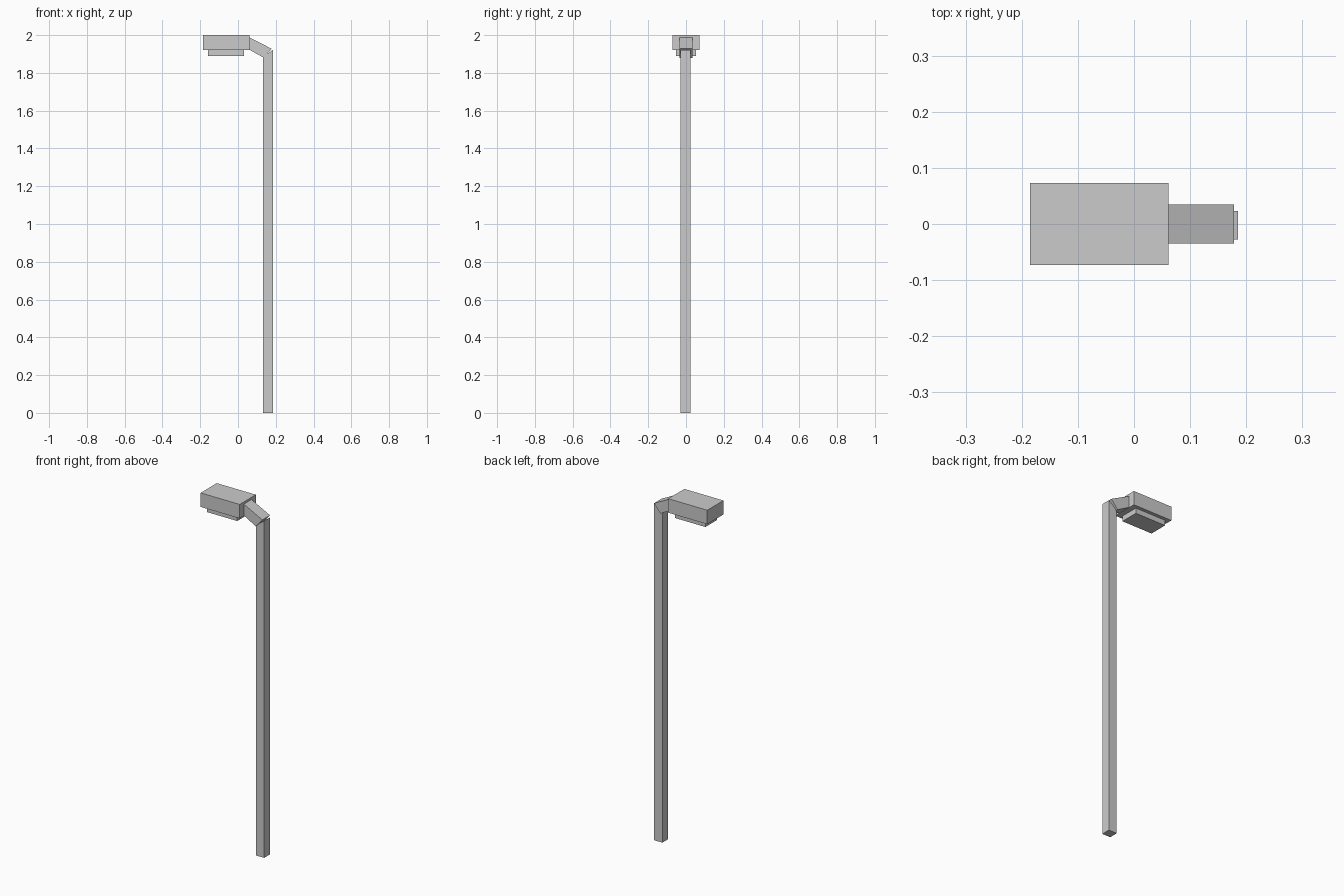
import bpy
import bmesh

if "Cube" in bpy.data.objects:
    bpy.data.objects.remove(bpy.data.objects["Cube"])


def extrude_profile(name, profile, y0, y1):
    """Extrude an x-z outline from y0 to y1 into a flat-faced solid."""
    bm = bmesh.new()
    face = bm.faces.new([bm.verts.new((x, y0, z)) for x, z in profile])
    ext = bmesh.ops.extrude_face_region(bm, geom=[face])
    moved = [g for g in ext["geom"] if isinstance(g, bmesh.types.BMVert)]
    bmesh.ops.translate(bm, verts=moved, vec=(0, y1 - y0, 0))
    bmesh.ops.recalc_face_normals(bm, faces=bm.faces)
    mesh = bpy.data.meshes.new(name)
    bm.to_mesh(mesh)
    bm.free()
    obj = bpy.data.objects.new(name, mesh)
    bpy.context.collection.objects.link(obj)
    return obj


def box(name, x0, x1, y0, y1, z0, z1):
    return extrude_profile(name, [(x0, z0), (x1, z0), (x1, z1), (x0, z1)], y0, y1)


# Upright post, mitred at the top where it meets the arm
extrude_profile("pole", [(0.133, 0), (0.185, 0), (0.185, 1.922), (0.133, 1.884)],
                -0.028, 0.023)

# Sloping arm between post and lamp housing
extrude_profile("arm", [(0.0615, 1.922), (0.137, 1.88), (0.178, 1.928), (0.0615, 1.987)],
                -0.0345, 0.0345)

# Lamp housing and the light panel beneath it
box("lamp_housing", -0.185, 0.0615, -0.0727, 0.0727, 1.92, 2.0)
box("light_panel", -0.16, 0.032, -0.053, 0.053, 1.89, 1.92)
